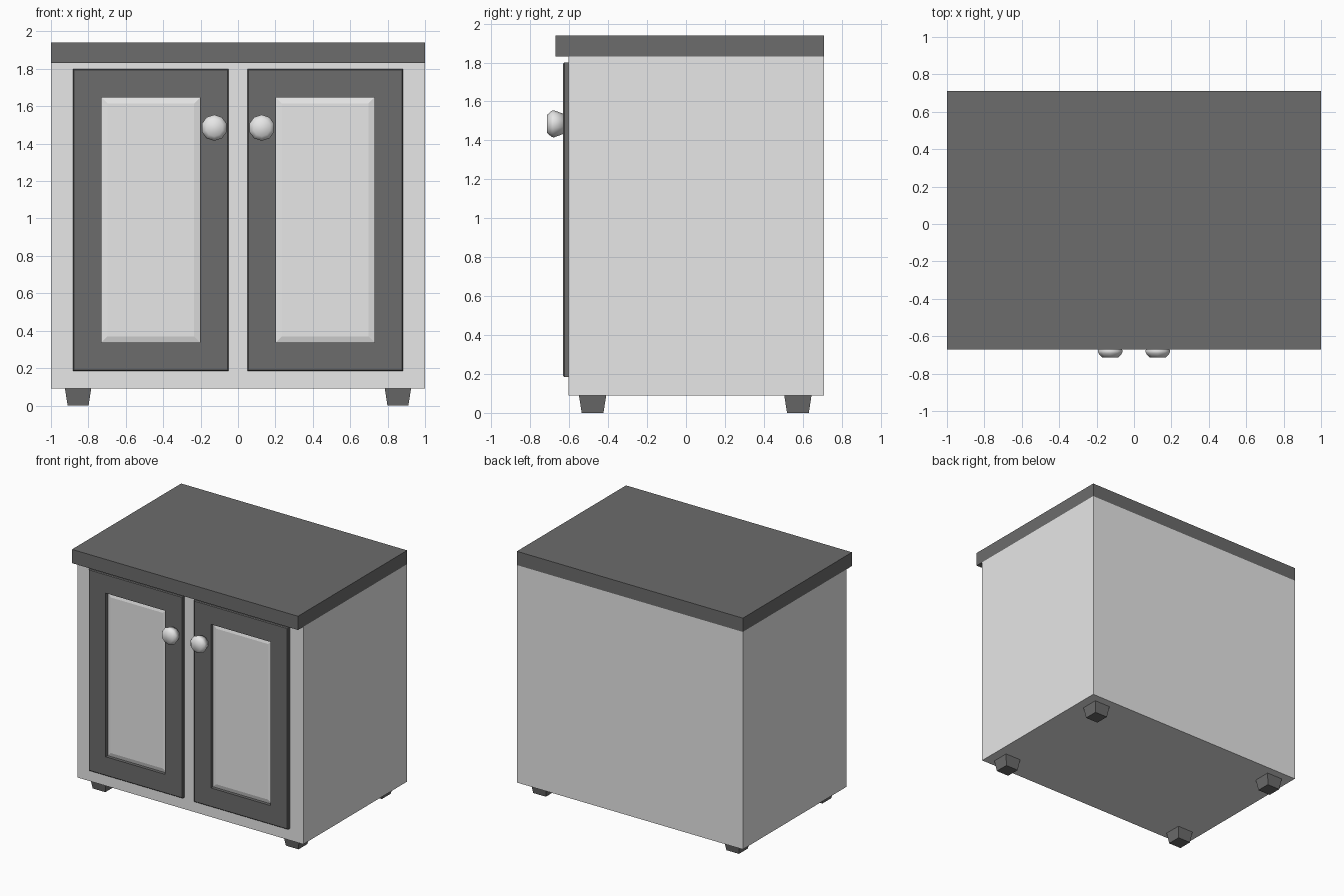
import bpy
import bmesh
import math

cube = bpy.data.objects.get("Cube")
if cube:
    bpy.data.objects.remove(cube)


def make_material(name, value):
    mat = bpy.data.materials.new(name)
    mat.use_nodes = True
    colour = (value, value, value, 1)
    mat.diffuse_color = colour
    mat.node_tree.nodes["Principled BSDF"].inputs["Base Color"].default_value = colour
    return mat


LIGHT = make_material("light grey", 0.8)
DARK = make_material("dark grey", 0.15)


def finish(name, bm, mat):
    bmesh.ops.recalc_face_normals(bm, faces=bm.faces)
    mesh = bpy.data.meshes.new(name)
    bm.to_mesh(mesh)
    bm.free()
    mesh.materials.append(mat)
    obj = bpy.data.objects.new(name, mesh)
    bpy.context.collection.objects.link(obj)
    return obj


def box(name, x, y, z, mat, taper=1.0):
    """Box from three (low, high) ranges; taper narrows the bottom."""
    bm = bmesh.new()
    bmesh.ops.create_cube(bm, size=1)
    for v in bm.verts:
        k = taper if v.co.z < 0 else 1.0
        v.co = [sum(r) / 2 + c * s * (r[1] - r[0])
                for r, c, s in zip((x, y, z), v.co, (k, k, 1))]
    return finish(name, bm, mat)


def loft(name, loops, mat, closed=False):
    """Skin a list of point loops, capping the ends or joining them up."""
    bm = bmesh.new()
    rings = [[bm.verts.new(p) for p in loop] for loop in loops]
    pairs = list(zip(rings, rings[1:]))
    if closed:
        pairs.append((rings[-1], rings[0]))
    else:
        bm.faces.new(rings[0])
        bm.faces.new(rings[-1])
    for a, b in pairs:
        for i in range(len(a)):
            j = (i + 1) % len(a)
            bm.faces.new((a[i], a[j], b[j], b[i]))
    return finish(name, bm, mat)


def rect(x, z, inset, y):
    (x0, x1), (z0, z1) = x, z
    i = inset
    return [(x0 + i, y, z0 + i), (x1 - i, y, z0 + i),
            (x1 - i, y, z1 - i), (x0 + i, y, z1 - i)]


def circle(cx, cz, r, y, sides=10):
    angles = [math.tau * i / sides for i in range(sides)]
    return [(cx + r * math.sin(a), y, cz + r * math.cos(a)) for a in angles]


# Carcass and worktop
FRONT = -0.603
box("cabinet_body", (-1, 1), (FRONT, 0.71), (0.09, 1.83), LIGHT)
box("worktop", (-1, 1), (-0.67, 0.71), (1.83, 1.94), DARK)

for side, s in (("left", 1), ("right", -1)):
    # Tapered feet
    for end, y in (("front", -0.48), ("back", 0.575)):
        x = s * 0.855
        box(f"{end}_{side}_foot", (x - 0.07, x + 0.07), (y - 0.07, y + 0.07),
            (0, 0.09), DARK, taper=0.8)

    # Door frame with a small outer chamfer
    dx, dz = sorted((s * 0.05, s * 0.882)), (0.185, 1.8)
    loft(f"{side}_door_frame",
         [rect(dx, dz, i, y) for i, y in
          ((0, FRONT), (0, -0.625), (0.006, -0.631), (0.153, -0.631), (0.153, FRONT))],
         DARK, closed=True)

    # Raised panel with sloping border
    loft(f"{side}_door_panel",
         [rect(dx, dz, i, y) for i, y in
          ((0.152, FRONT + 0.01), (0.152, FRONT - 0.002), (0.185, -0.614))], LIGHT)

    # Round knob
    knob = loft(f"{side}_knob",
                [circle(s * 0.127, 1.485, r, y) for r, y in
                 ((0.05, -0.625), (0.07, -0.68), (0.066, -0.692), (0.046, -0.714))],
                LIGHT)
    for poly in knob.data.polygons:
        poly.use_smooth = True
